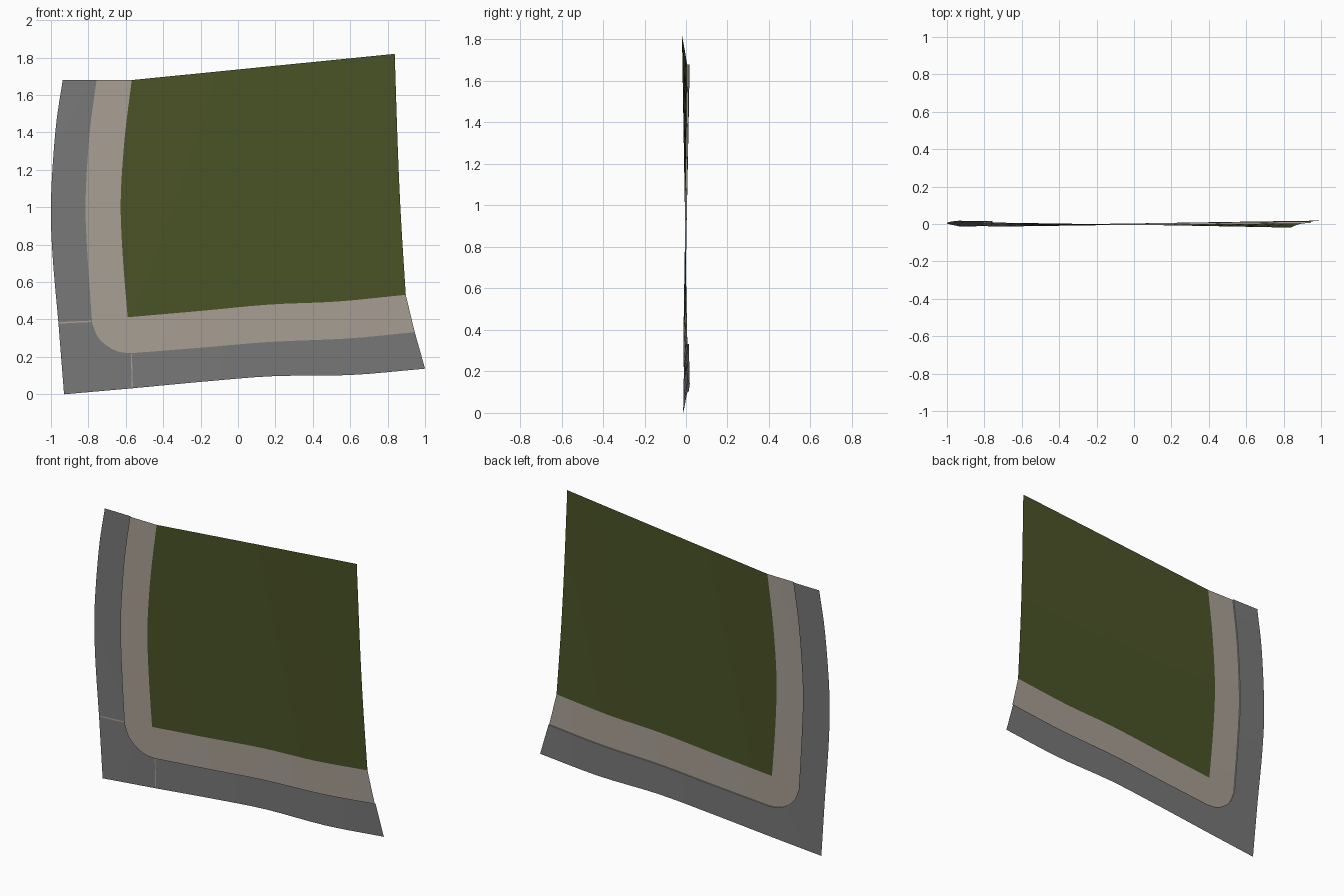
import bpy
from mathutils import Vector

if "Cube" in bpy.data.objects:
    bpy.data.objects.remove(bpy.data.objects["Cube"])


def material(name, rgb):
    m = bpy.data.materials.new(name)
    lin = [((c / 255 + 0.055) / 1.055) ** 2.4 for c in rgb]
    m.diffuse_color = (*lin, 1)
    m.use_nodes = True
    m.node_tree.nodes["Principled BSDF"].inputs["Base Color"].default_value = m.diffuse_color
    return m


GRASS = material("grass green", (74, 83, 38))
PAVING = material("paving beige grey", (168, 159, 148))
ASPHALT = material("asphalt grey", (120, 120, 120))
ROAD_Y, KERB_Y = 0.003, -0.004


def curve(pts, n=16):
    """Smooth curve through (x, z) points, as n + 1 samples."""
    p = [Vector(q) for q in pts]
    if len(p) == 2:
        return [p[0].lerp(p[1], i / n) for i in range(n + 1)]
    p = [2 * p[0] - p[1]] + p + [2 * p[-1] - p[-2]]
    spans, out = len(pts) - 1, []
    for i in range(n + 1):
        t = i / n * spans
        k = min(int(t), spans - 1)
        t -= k
        a, b, c, d = p[k:k + 4]
        out.append(0.5 * (2 * b + (c - a) * t + (2 * a - 5 * b + 4 * c - d) * t * t
                          + (3 * b - a - 3 * c + d) * t ** 3))
    return out


def place(q, level):
    # the whole sheet is gently twisted into a saddle
    return (q.x, level - 0.02 * q.x * (q.y - 0.9), q.y)


def grid(name, rows, mat):
    w = len(rows[0])
    verts = [v for r in rows for v in r]
    faces = [(j * w + i, j * w + i + 1, (j + 1) * w + i + 1, (j + 1) * w + i)
             for j in range(len(rows) - 1) for i in range(w - 1)]
    mesh = bpy.data.meshes.new(name)
    mesh.from_pydata(verts, [], faces)
    mesh.update()
    if sum(f.normal.y * f.area for f in mesh.polygons) > 0:
        mesh.flip_normals()
    mesh.materials.append(mat)
    for f in mesh.polygons:
        f.use_smooth = True
    ob = bpy.data.objects.new(name, mesh)
    bpy.context.collection.objects.link(ob)
    return ob


def strip(name, a, b, mat, la, lb=None, steps=2):
    lb = la if lb is None else lb
    rows = []
    for s in range(steps + 1):
        t = s / steps
        rows.append([place(p.lerp(q, t), la + (lb - la) * t) for p, q in zip(a, b)])
    return grid(name, rows, mat)


# Edges of the left arm, top to bottom
left_outer = curve([(-.937, 1.68), (-.975, 1.42), (-1, 1.04), (-.992, .75), (-.96, .38)])
left_kerb = curve([(-.756, 1.68), (-.793, 1.40), (-.815, 1.04), (-.806, .76), (-.78, .38)])
left_inner = curve([(-.568, 1.68), (-.606, 1.37), (-.627, 1.04), (-.617, .75), (-.59, .412)])

# Edges of the bottom arm, left to right
low_outer = curve([(-.565, .032), (-.17, .069), (.19, .097), (.60, .103), (1, .137)])
low_kerb = curve([(-.568, .22), (-.2, .249), (.17, .28), (.58, .298), (.945, .332)])
low_inner = curve([(-.59, .412), (-.21, .445), (.17, .48), (.53, .496), (.897, .532)])

# Edges of the rounded corner
corner_kerb = curve([(-.78, .38), (-.748, .305), (-.69, .252), (-.63, .226), (-.568, .22)])
corner_outer = curve([(-.96, .38), (-.93, 0)], 8)[:-1] + curve([(-.93, 0), (-.565, .032)], 8)
corner_inner = [Vector((-.59, .412))] * 17

# Roads, pavements and kerb faces
for part, outer, kerb, inner in (("left", left_outer, left_kerb, left_inner),
                                 ("corner", corner_outer, corner_kerb, corner_inner),
                                 ("bottom", low_outer, low_kerb, low_inner)):
    strip(part + "_road", outer, kerb, ASPHALT, ROAD_Y)
    strip(part + "_kerb", kerb, kerb, PAVING, ROAD_Y, KERB_Y, 1)
    strip(part + "_pavement", kerb, inner, PAVING, KERB_Y)

# Pale seams where the corner road meets the arms
seam = Vector((0, .004))
a = curve([(-.955, .382), (-.785, .39)], 4)
strip("left_road_seam", [p - seam for p in a], [p + seam for p in a], PAVING, ROAD_Y - .003)
seam = Vector((.003, 0))
a = curve([(-.565, .04), (-.57, .215)], 4)
strip("bottom_road_seam", [p - seam for p in a], [p + seam for p in a], PAVING, ROAD_Y - .003)

# Lawn: patch blended between its four edges
n = 16
bottom, left = low_inner, left_inner[::-1]
right = curve([(.897, .532), (.872, .93), (.855, 1.30), (.838, 1.82)])
top = curve([(-.568, 1.68), (.838, 1.82)])
rows = []
for j in range(n + 1):
    v, row = j / n, []
    for i in range(n + 1):
        u = i / n
        q = (bottom[i].lerp(top[i], v) + left[j].lerp(right[j], u)
             - bottom[0].lerp(bottom[n], u).lerp(top[0].lerp(top[n], u), v))
        row.append(place(q, KERB_Y))
    rows.append(row)
grid("lawn", rows, GRASS)
